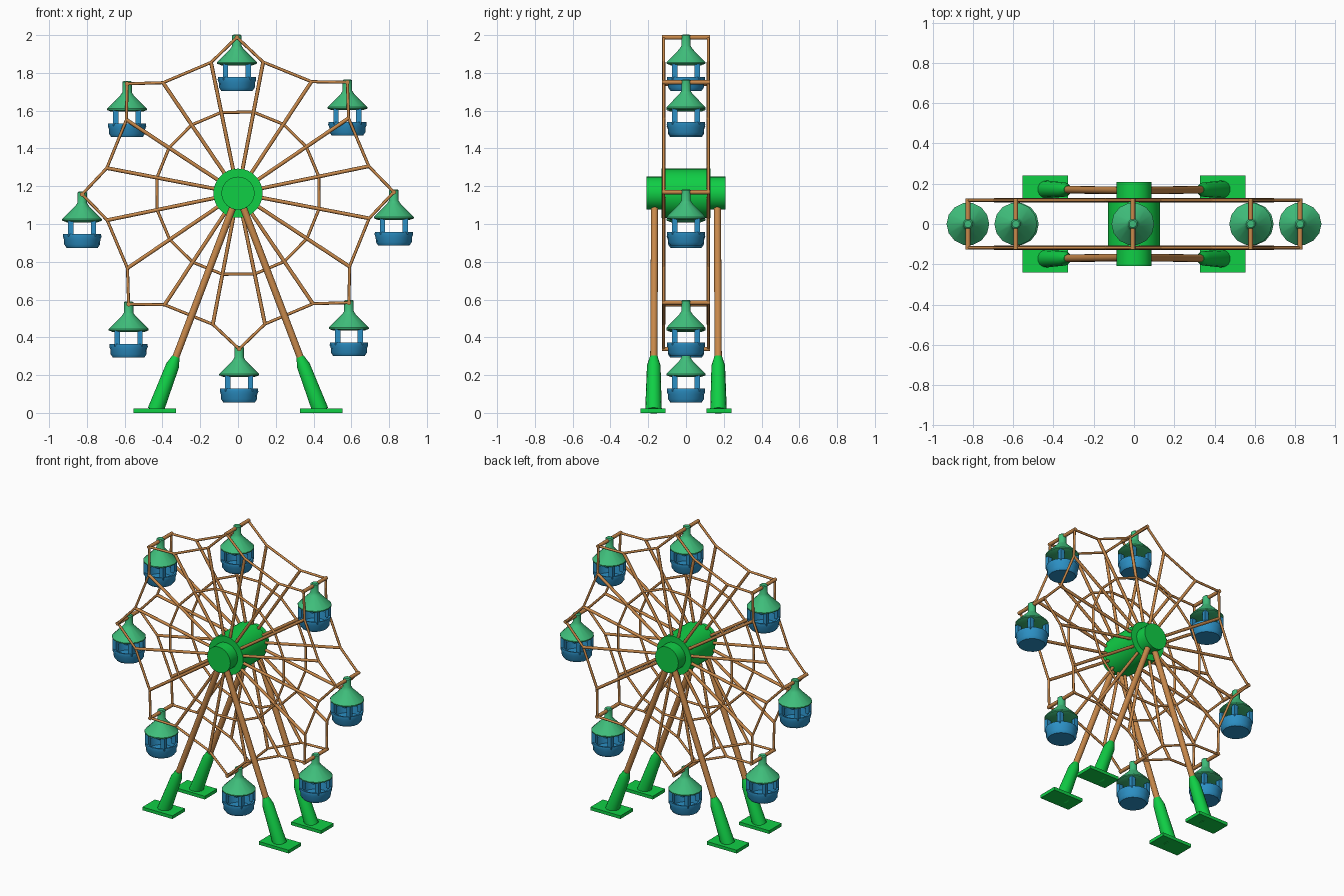
import bpy, bmesh
from math import sin, cos, pi, radians
from mathutils import Vector, Matrix

if "Cube" in bpy.data.objects:
    bpy.data.objects.remove(bpy.data.objects["Cube"])

HUB = Vector((0, 0, 1.163))
R_HUB, R_IN, R_OUT, R_TIP, Y_RIM = 0.11, 0.437, 0.707, 0.825, 0.118


def material(name, rgb):
    m = bpy.data.materials.new(name)
    m.diffuse_color = (*rgb, 1)
    m.use_nodes = True
    m.node_tree.nodes["Principled BSDF"].inputs["Base Color"].default_value = m.diffuse_color
    return m


GREEN = material("bright_green", (0.005, 0.62, 0.06))
ROOF = material("roof_green", (0.05, 0.52, 0.2))
BLUE = material("cabin_blue", (0.025, 0.28, 0.56))
COPPER = material("copper", (0.58, 0.25, 0.07))


def finish(name, bm, mat, angle=40):
    bmesh.ops.recalc_face_normals(bm, faces=bm.faces)
    me = bpy.data.meshes.new(name)
    bm.to_mesh(me)
    bm.free()
    me.materials.append(mat)
    ob = bpy.data.objects.new(name, me)
    bpy.context.collection.objects.link(ob)
    bpy.ops.object.select_all(action='DESELECT')
    bpy.context.view_layer.objects.active = ob
    ob.select_set(True)
    bpy.ops.object.shade_smooth_by_angle(angle=radians(angle))
    return ob


def add_lathe(bm, profile, sides, mat=Matrix()):
    """Revolve (radius, height) points around local z; ends are capped."""
    rings = [[bm.verts.new(mat @ Vector((r * cos(2 * pi * i / sides), r * sin(2 * pi * i / sides), h)))
              for i in range(sides)] for r, h in profile]
    for a, b in zip(rings, rings[1:]):
        for i in range(sides):
            j = (i + 1) % sides
            bm.faces.new((a[i], a[j], b[j], b[i]))
    bm.faces.new(rings[0])
    bm.faces.new(rings[-1])


def along(a, b):
    """Matrix placing local z along the line a to b."""
    return Matrix.Translation(a) @ (b - a).to_track_quat('Z', 'Y').to_matrix().to_4x4()


def rods(name, pairs, radius, mat, sides=8):
    bm = bmesh.new()
    for a, b in pairs:
        add_lathe(bm, [(radius, 0), (radius, (b - a).length)], sides, along(a, b))
    return finish(name, bm, mat, 50)


def on_wheel(r, deg, y):
    t = radians(deg + 90.4)
    return HUB + Vector((r * cos(t), y, r * sin(t)))


# Hub drum with narrower bearing ends
bm = bmesh.new()
turn = Matrix.Translation(HUB) @ Matrix.Rotation(pi / 2, 4, 'X')
add_lathe(bm, [(0.0875, -0.208), (0.0875, -0.13), (0.13, -0.13), (0.13, 0.13),
               (0.0875, 0.13), (0.0875, 0.208)], 32, turn)
finish("hub", bm, GREEN)

# Two wheel faces: spokes, inner ring, star-shaped rim
spoke_angles = [11.25 + 22.5 * i for i in range(16)]
rim_points = []
for i in range(8):
    rim_points += [(R_TIP, 45 * i), (R_OUT, 45 * i + 11.25), (R_OUT, 45 * i + 33.75)]
for side, y in (("front", -Y_RIM), ("back", Y_RIM)):
    rods(side + "_spokes", [(on_wheel(R_HUB, a, y), on_wheel(R_OUT, a, y)) for a in spoke_angles],
         0.010, COPPER)
    rods(side + "_inner_ring", [(on_wheel(R_IN, a, y), on_wheel(R_IN, a + 22.5, y)) for a in spoke_angles],
         0.008, COPPER)
    rods(side + "_rim", [(on_wheel(*p, y), on_wheel(*q, y))
                         for p, q in zip(rim_points, rim_points[1:] + rim_points[:1])], 0.008, COPPER)

# Cross bars that carry the cabins
rods("cabin_axles", [(on_wheel(R_TIP, 45 * i, -0.127), on_wheel(R_TIP, 45 * i, 0.127)) for i in range(8)],
     0.012, COPPER, 10)

# Cabins: roof, posts and open tub, hanging upright
for i in range(8):
    place = Matrix.Translation(on_wheel(R_TIP, 45 * i, 0))
    bm = bmesh.new()
    add_lathe(bm, [(0.018, 0.015), (0.025, 0.009), (0.025, -0.045), (0.036, -0.062), (0.106, -0.132),
                   (0.106, -0.139), (0.082, -0.148)], 14, place)
    finish("cabin_roof_%d" % (i + 1), bm, ROOF, 35)

    bm = bmesh.new()
    add_lathe(bm, [(0.078, -0.262), (0.086, -0.212), (0.100, -0.210), (0.102, -0.225), (0.096, -0.240),
                   (0.095, -0.265), (0.083, -0.283)], 16, place)
    finish("cabin_tub_%d" % (i + 1), bm, BLUE, 35)

    bm = bmesh.new()
    for sx in (-1, 1):
        for sy in (-1, 1):
            bmesh.ops.create_cube(bm, size=1, matrix=place @ Matrix.Translation((0.06 * sx, 0.06 * sy, -0.182))
                                  @ Matrix.Diagonal((0.028, 0.028, 0.085, 1)))
    finish("cabin_posts_%d" % (i + 1), bm, BLUE)

# Four legs with tapered sleeves and foot plates
for sx, sn in ((-1, "left"), (1, "right")):
    for sy, yn in ((-1, "front"), (1, "back")):
        tag = yn + "_" + sn
        foot = Vector((0.437 * sx, 0.172 * sy, 0.012))
        top = HUB + Vector((0.02 * sx, 0.166 * sy, -0.055))
        rods(tag + "_leg", [(foot, top)], 0.019, COPPER, 14)
        bm = bmesh.new()
        add_lathe(bm, [(0.044, 0), (0.036, 0.255), (0.021, 0.305)], 14, along(foot, top))
        finish(tag + "_sleeve", bm, GREEN)
        bm = bmesh.new()
        bmesh.ops.create_cube(bm, size=1, matrix=Matrix.Translation((0.44 * sx, 0.175 * sy, 0.011))
                              @ Matrix.Diagonal((0.226, 0.134, 0.022, 1)))
        finish(tag + "_foot_plate", bm, GREEN)
